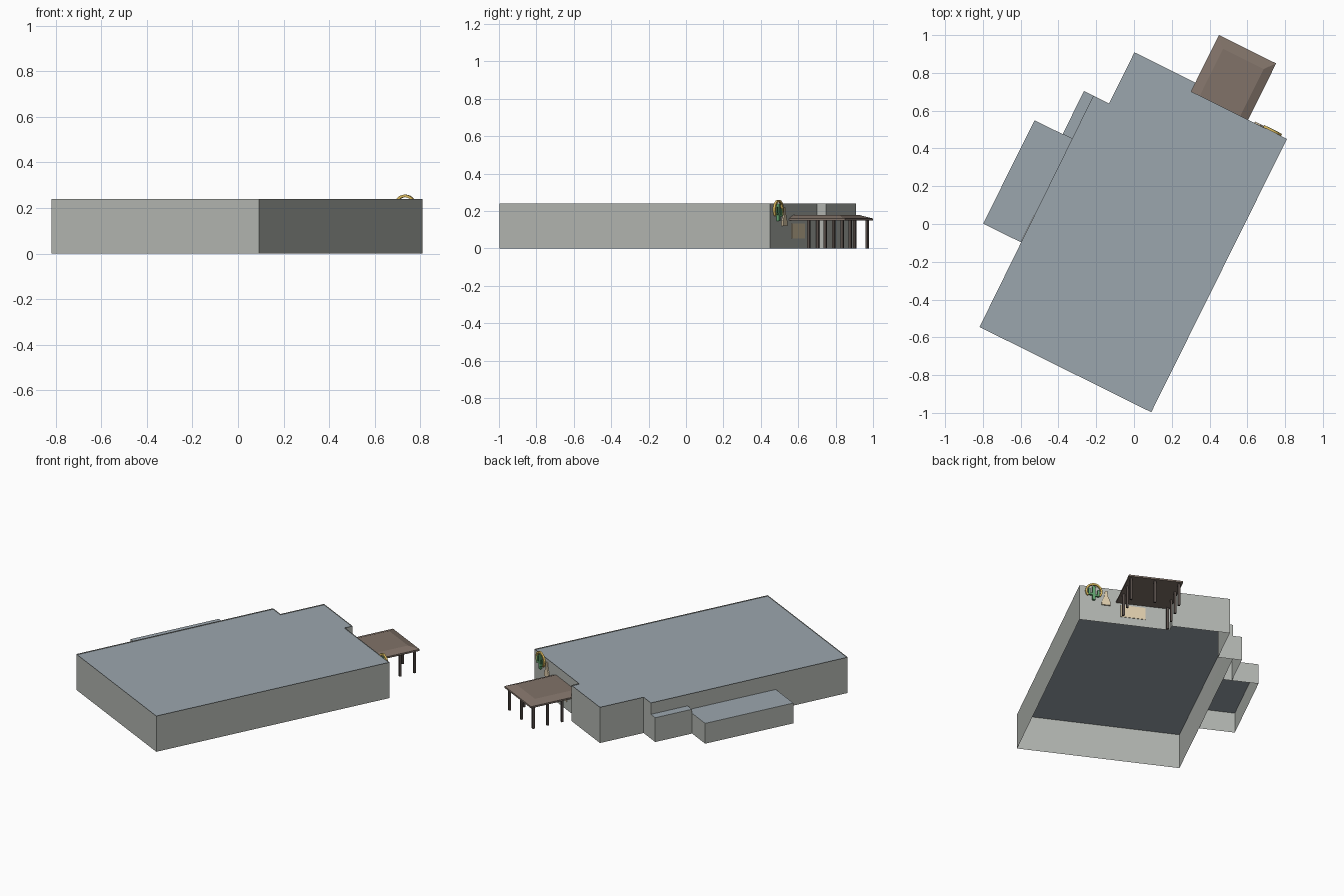
import bpy, bmesh, math
from mathutils import Matrix

if "Cube" in bpy.data.objects:
    bpy.data.objects.remove(bpy.data.objects["Cube"])

# The building is drawn square to its own axes, then turned on the site
TURN = Matrix.Rotation(-math.radians(26.4), 4, 'Z')


def material(name, rgb):
    m = bpy.data.materials.new(name)
    m.diffuse_color = (*rgb, 1)
    m.use_nodes = True
    m.node_tree.nodes["Principled BSDF"].inputs["Base Color"].default_value = m.diffuse_color
    return m


WALL = material("wall_grey", (0.45, 0.47, 0.44))
ROOF = material("roof_blue_grey", (0.33, 0.38, 0.42))
RIM = material("dark_rim", (0.07, 0.075, 0.075))
BROWN = material("canopy_brown", (0.22, 0.17, 0.14))
POST = material("post_brown", (0.10, 0.08, 0.07))
TAN = material("tan", (0.75, 0.62, 0.42))
GREEN = material("green", (0.12, 0.38, 0.16))
GOLD = material("gold", (0.75, 0.52, 0.12))


def finish(name, bm, *mats):
    bm.transform(TURN)
    me = bpy.data.meshes.new(name)
    bm.to_mesh(me)
    bm.free()
    for m in mats:
        me.materials.append(m)
    ob = bpy.data.objects.new(name, me)
    bpy.context.collection.objects.link(ob)
    return ob


def walls(name, pts, h):
    # open-bottomed ring of walls, points counter-clockwise
    bm = bmesh.new()
    lo = [bm.verts.new((x, y, 0)) for x, y in pts]
    hi = [bm.verts.new((x, y, h)) for x, y in pts]
    for i in range(len(pts)):
        j = (i + 1) % len(pts)
        bm.faces.new((lo[i], lo[j], hi[j], hi[i]))
    finish(name, bm, WALL)


def roof(name, pts, h, rim=0.0):
    # flat roof, optionally sunk behind a thin dark rim
    bm = bmesh.new()
    f = bm.faces.new([bm.verts.new((x, y, h)) for x, y in pts])
    bm.normal_update()
    if rim:
        for t, d in ((rim, 0), (0.0005, -0.006)):
            r = bmesh.ops.inset_region(bm, faces=[f], thickness=t, depth=d,
                                       use_even_offset=True)
            for g in r["faces"]:
                g.material_index = 1
    f.material_index = 0
    finish(name, bm, ROOF, RIM)


def box(name, x0, x1, y0, y1, z0, z1, mat):
    bm = bmesh.new()
    bmesh.ops.create_cube(bm, size=1)
    for v in bm.verts:
        v.co = (x1 if v.co.x > 0 else x0, y1 if v.co.y > 0 else y0,
                z1 if v.co.z > 0 else z0)
    finish(name, bm, mat)


def plate(name, pts, y0, y1, mat):
    # upright flat shape given as x, z points
    bm = bmesh.new()
    f = bm.faces.new([bm.verts.new((x, y0, z)) for x, z in pts])
    r = bmesh.ops.extrude_face_region(bm, geom=[f])
    for v in r["geom"]:
        if isinstance(v, bmesh.types.BMVert):
            v.co.y = y1
    bmesh.ops.recalc_face_normals(bm, faces=bm.faces)
    finish(name, bm, mat)


# Main hall and two low side annexes
H = 0.24
BACK = 0.763
main = [(-0.49, -0.852), (0.525, -0.852), (0.525, BACK), (-0.04, BACK),
        (-0.04, 0.815), (-0.402, 0.815), (-0.402, 0.513), (-0.495, 0.513)]
walls("main_walls", main, H)
roof("main_roof", main, H, 0.006)
for name, x0, y0, y1, h in (("large_annex", -0.716, -0.353, 0.258, 0.136),
                            ("small_annex", -0.55, 0.258, 0.513, 0.163)):
    pts = [(x0, y0), (-0.493, y0), (-0.493, y1), (x0, y1)]
    walls(name + "_walls", pts, h)
    roof(name + "_roof", pts, h)

# Canopy: thin slab with a shallow hipped top
CX0, CX1, CY0, CY1 = -0.042, 0.296, BACK, 1.096
box("canopy_slab", CX0, CX1, CY0, CY1, 0.148, 0.159, BROWN)
bm = bmesh.new()
lo = [bm.verts.new(p) for p in ((CX0, CY0, 0.159), (CX1, CY0, 0.159),
                                (CX1, CY1, 0.159), (CX0, CY1, 0.159))]
hi = [bm.verts.new(p) for p in ((0.01, CY0, 0.178), (0.25, CY0, 0.178),
                                (0.25, 1.04, 0.178), (0.01, 1.04, 0.178))]
bm.faces.new(hi)
for i in range(4):
    j = (i + 1) % 4
    bm.faces.new((lo[i], lo[j], hi[j], hi[i]))
finish("canopy_top", bm, BROWN)

# Canopy posts
spots = [(x, y) for x in (-0.022, 0.277) for y in (1.07, 0.97, 0.87)]
spots += [(0.128, 1.07), (-0.022, 0.775)]
for i, (x, y) in enumerate(spots):
    box(f"canopy_post_{i + 1}", x - 0.007, x + 0.007, y - 0.007, y + 0.007,
        0, 0.15, POST)

# Window under the canopy
box("window", 0.113, 0.268, BACK - 0.002, BACK + 0.003, 0.053, 0.134, TAN)

# Wall ornaments: gold arch, cactus and tan bell shape
cx, cz = 0.437, 0.206
angles = [math.radians(-40 + 260 * i / 20) for i in range(21)]
arch = [(cx + 0.053 * math.cos(a), cz + 0.053 * math.sin(a)) for a in angles]
arch += [(cx + 0.042 * math.cos(a), cz + 0.042 * math.sin(a))
         for a in reversed(angles)]
plate("ornament_arch", arch, BACK, BACK + 0.012, GOLD)
for name, x0, x1, z0, z1 in (("stem", -0.009, 0.009, 0.145, 0.24),
                             ("left_branch", 0.009, 0.034, 0.178, 0.190),
                             ("left_arm", 0.022, 0.034, 0.19, 0.222),
                             ("right_branch", -0.034, -0.009, 0.17, 0.182),
                             ("right_arm", -0.034, -0.022, 0.182, 0.214)):
    box("cactus_" + name, cx + x0, cx + x1, BACK, BACK + 0.014, z0, z1, GREEN)
half = [(0.028, 0.12), (0.026, 0.145), (0.012, 0.178), (0.009, 0.2),
        (0.006, 0.218)]
bell = [(0.36 + x, z) for x, z in half] + [(0.36 - x, z) for x, z in reversed(half)]
plate("ornament_bell", bell, BACK, BACK + 0.008, TAN)
